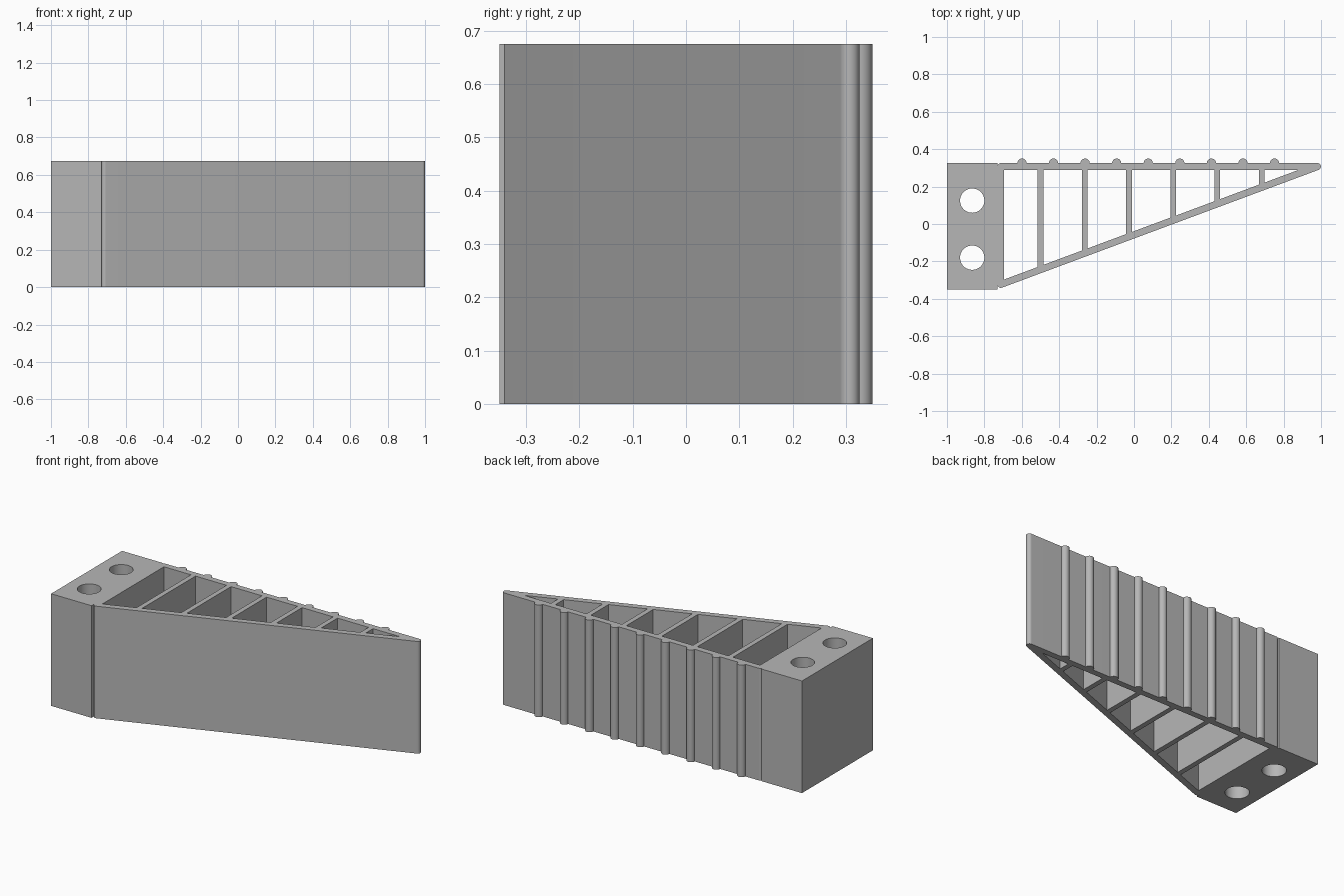
import bpy, bmesh
from math import cos, sin, radians, hypot, atan2, degrees

HEIGHT = 0.675

cube = bpy.data.objects.get("Cube")
if cube:
    bpy.data.objects.remove(cube, do_unlink=True)

grey = bpy.data.materials.new("plain grey")
grey.use_nodes = True
COLOUR = (0.47, 0.47, 0.47, 1)
grey.diffuse_color = COLOUR
grey.node_tree.nodes["Principled BSDF"].inputs["Base Color"].default_value = COLOUR


def arc(cx, cy, r, start, end, steps=24):
    """Points along an arc, angles in degrees."""
    angles = [radians(start + (end - start) * i / steps) for i in range(steps + 1)]
    return [(cx + r * cos(a), cy + r * sin(a)) for a in angles]


def extrude_profile(name, loops):
    """Solid of full height from an outline followed by its holes."""
    curve = bpy.data.curves.new(name + "_profile", 'CURVE')
    curve.dimensions = '2D'
    curve.fill_mode = 'BOTH'
    curve.extrude = HEIGHT / 2
    for loop in loops:
        spline = curve.splines.new('POLY')
        spline.points.add(len(loop) - 1)
        for point, (x, y) in zip(spline.points, loop):
            point.co = (x, y, 0, 1)
        spline.use_cyclic_u = True
    helper = bpy.data.objects.new(name + "_helper", curve)
    bpy.context.collection.objects.link(helper)
    graph = bpy.context.evaluated_depsgraph_get()
    mesh = bpy.data.meshes.new_from_object(helper.evaluated_get(graph))
    bpy.data.objects.remove(helper, do_unlink=True)
    bpy.data.curves.remove(curve)

    # Weld caps to walls and stand the part on the ground
    bm = bmesh.new()
    bm.from_mesh(mesh)
    bmesh.ops.remove_doubles(bm, verts=bm.verts, dist=0.00005)
    bmesh.ops.recalc_face_normals(bm, faces=bm.faces)
    bmesh.ops.translate(bm, verts=bm.verts, vec=(0, 0, HEIGHT / 2))
    bm.to_mesh(mesh)
    bm.free()
    mesh.name = name
    mesh.materials.clear()
    mesh.materials.append(grey)
    obj = bpy.data.objects.new(name, mesh)
    bpy.context.collection.objects.link(obj)
    bpy.ops.object.select_all(action='DESELECT')
    obj.select_set(True)
    bpy.context.view_layer.objects.active = obj
    bpy.ops.object.shade_smooth_by_angle(angle=radians(30))
    return obj


# Mounting block with two bolt holes
block = [(-1, -0.35), (-0.73, -0.35), (-0.73, 0.325), (-1, 0.325)]
bolt_holes = [arc(-0.865, y, 0.065, 0, 360, 48)[:-1] for y in (-0.18, 0.125)]
extrude_profile("mounting_block", [block] + bolt_holes)

# Tapered frame: rounded triangle with cells between the ribs
R = 0.0185
LEFT, TIP, BACK, FRONT = -0.712, 0.981, 0.307, -0.323
slope = (BACK - FRONT) / (TIP - LEFT)
tilt = degrees(atan2(slope, 1))
outline = (arc(LEFT, BACK, R, 90, 180)
           + arc(LEFT, FRONT, R, 180, 270 + tilt)
           + arc(TIP, BACK, R, tilt - 90, 90))
inner_back = BACK - R


def inner_front(x):
    return BACK - slope * (TIP - x) + R * hypot(1, slope)


RIB = 0.03
ribs = [-0.5 + 0.2365 * i for i in range(6)]
starts = [-0.695] + [x + RIB / 2 for x in ribs]
ends = [x - RIB / 2 for x in ribs]
cells = [[(a, inner_front(a)), (b, inner_front(b)), (b, inner_back), (a, inner_back)]
         for a, b in zip(starts, ends)]
# The last cell closes to a point
point_x = TIP - (R + R * hypot(1, slope)) / slope
cells.append([(starts[-1], inner_front(starts[-1])), (point_x, inner_back),
              (starts[-1], inner_back)])
extrude_profile("tapered_frame", [outline] + cells)

# Half-round grip ridges along the back wall
for i in range(9):
    extrude_profile(f"grip_ridge_{i + 1}",
                    [arc(-0.599 + 0.1688 * i, BACK + R, 0.0245, 0, 180)])
